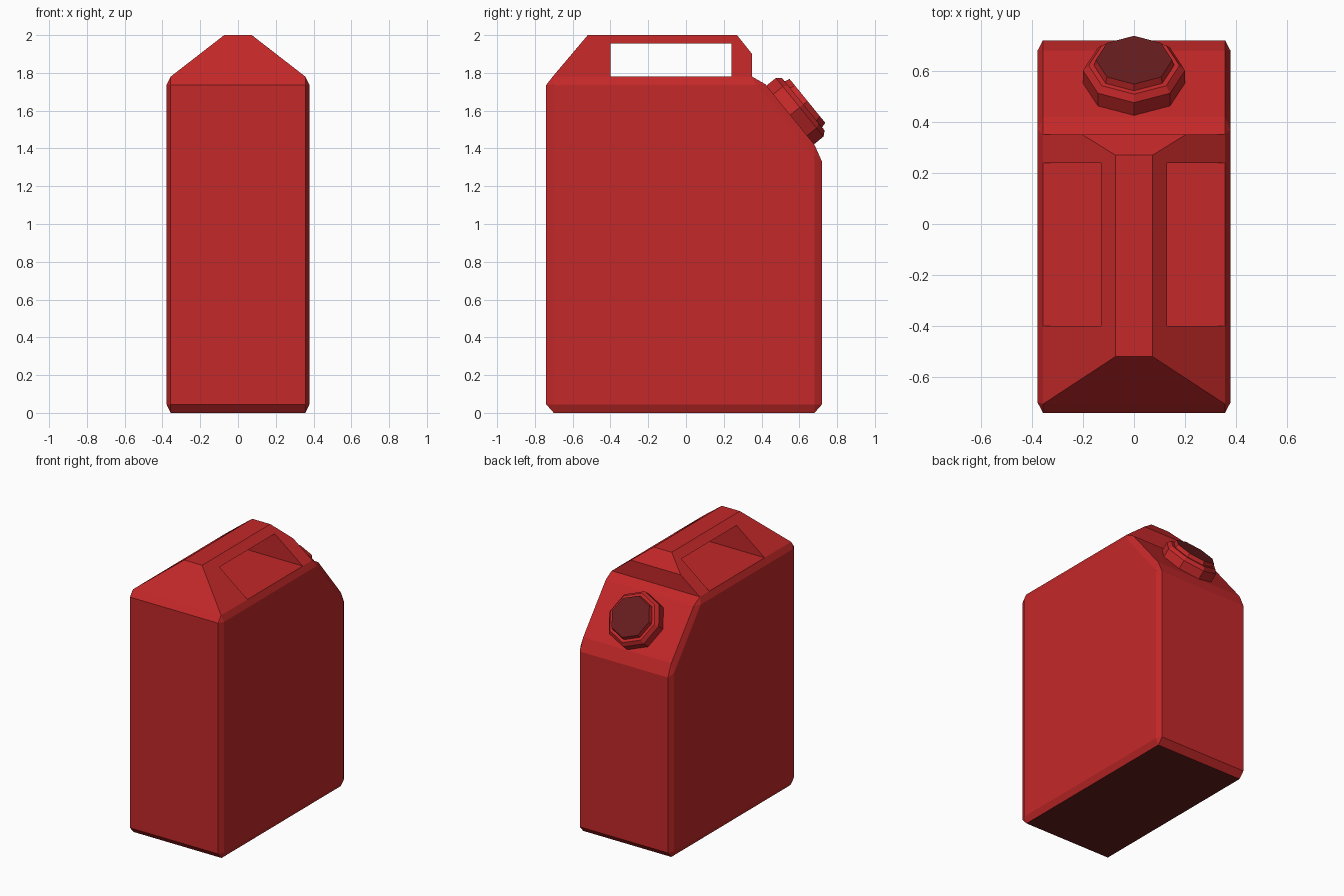
import bpy, bmesh, math
from mathutils import Matrix, Vector

cube = bpy.data.objects.get("Cube")
if cube:
    bpy.data.objects.remove(cube, do_unlink=True)


def material(name, rgb):
    m = bpy.data.materials.new(name)
    m.use_nodes = True
    m.diffuse_color = (*rgb, 1)
    m.node_tree.nodes["Principled BSDF"].inputs["Base Color"].default_value = (*rgb, 1)
    return m


red = material("can_red", (0.55, 0.021, 0.022))
dark = material("dark_red", (0.135, 0.012, 0.013))


def finish(bm, name, *mats):
    bmesh.ops.recalc_face_normals(bm, faces=bm.faces)
    mesh = bpy.data.meshes.new(name)
    bm.to_mesh(mesh)
    bm.free()
    for m in mats:
        mesh.materials.append(m)
    ob = bpy.data.objects.new(name, mesh)
    bpy.context.collection.objects.link(ob)
    return ob


# Body: chamfered hull, a wide inner side outline and a narrower outer one
SIDE, EDGE, TOP = 0.378, 0.357, 1.78
side_outline = [(-0.70, 0.045), (0.68, 0.045), (0.68, 1.35), (0.37, 1.736), (-0.70, 1.736)]
edge_outline = [(-0.70, 0), (0.68, 0), (0.72, 0.045), (0.72, 1.33), (0.68, 1.42),
                (0.42, 1.74), (0.35, TOP), (-0.706, TOP), (-0.74, 1.736), (-0.74, 0.045)]
bm = bmesh.new()
for half, outline in ((SIDE, side_outline), (EDGE, edge_outline)):
    for y, z in outline:
        for s in (-1, 1):
            bm.verts.new((s * half, y, z))
bmesh.ops.convex_hull(bm, input=bm.verts)
bmesh.ops.dissolve_limit(bm, angle_limit=math.radians(1), verts=bm.verts, edges=bm.edges)
# Dark underside
for f in bm.faces:
    f.material_index = int(all(v.co.z < 0.001 for v in f.verts))
finish(bm, "body", red, dark)

# Handle: arch outline whose width tapers towards the top
arch = [(-0.706, TOP), (-0.52, 2), (0.27, 2), (0.35, 1.9), (0.35, TOP),
        (0.24, TOP), (0.24, 1.956), (-0.4, 1.956), (-0.4, TOP)]
bm = bmesh.new()
sides = []
for s in (-1, 1):
    sides.append([bm.verts.new((s * (EDGE - 0.284 * (z - TOP) / 0.22), y, z)) for y, z in arch])
    bm.faces.new(sides[-1])
for i in range(len(arch)):
    j = (i + 1) % len(arch)
    bm.faces.new((sides[0][i], sides[0][j], sides[1][j], sides[1][i]))
bmesh.ops.recalc_face_normals(bm, faces=bm.faces)
feet = [f for f in bm.faces if all(abs(v.co.z - TOP) < 0.001 for v in f.verts)]
bmesh.ops.delete(bm, geom=feet, context="FACES")
finish(bm, "handle", red)

# Cap: stepped octagon standing square to the rear slope, with a dark top
normal = Vector((0, 0.776, 0.631)).normalized()
along = Vector((0, normal.z, -normal.y))
across = along.cross(normal)
frame = Matrix((along, -across, normal)).transposed()
centre = Vector((0, 0.5515, 1.577))
steps = [(0.2, -0.01), (0.2, 0.065), (0.178, 0.09), (0.157, 0.09), (0.15, 0.118)]
bm = bmesh.new()
rings = []
for r, h in steps:
    rings.append([bm.verts.new(centre + frame @ Vector(
        (r * math.cos(k * math.tau / 8), r * math.sin(k * math.tau / 8), h))) for k in range(8)])
for low, high in zip(rings, rings[1:]):
    for k in range(8):
        n = (k + 1) % 8
        bm.faces.new((low[k], low[n], high[n], high[k]))
bm.faces.new(rings[0])
bm.faces.new(rings[-1]).material_index = 1
finish(bm, "cap", red, dark)
